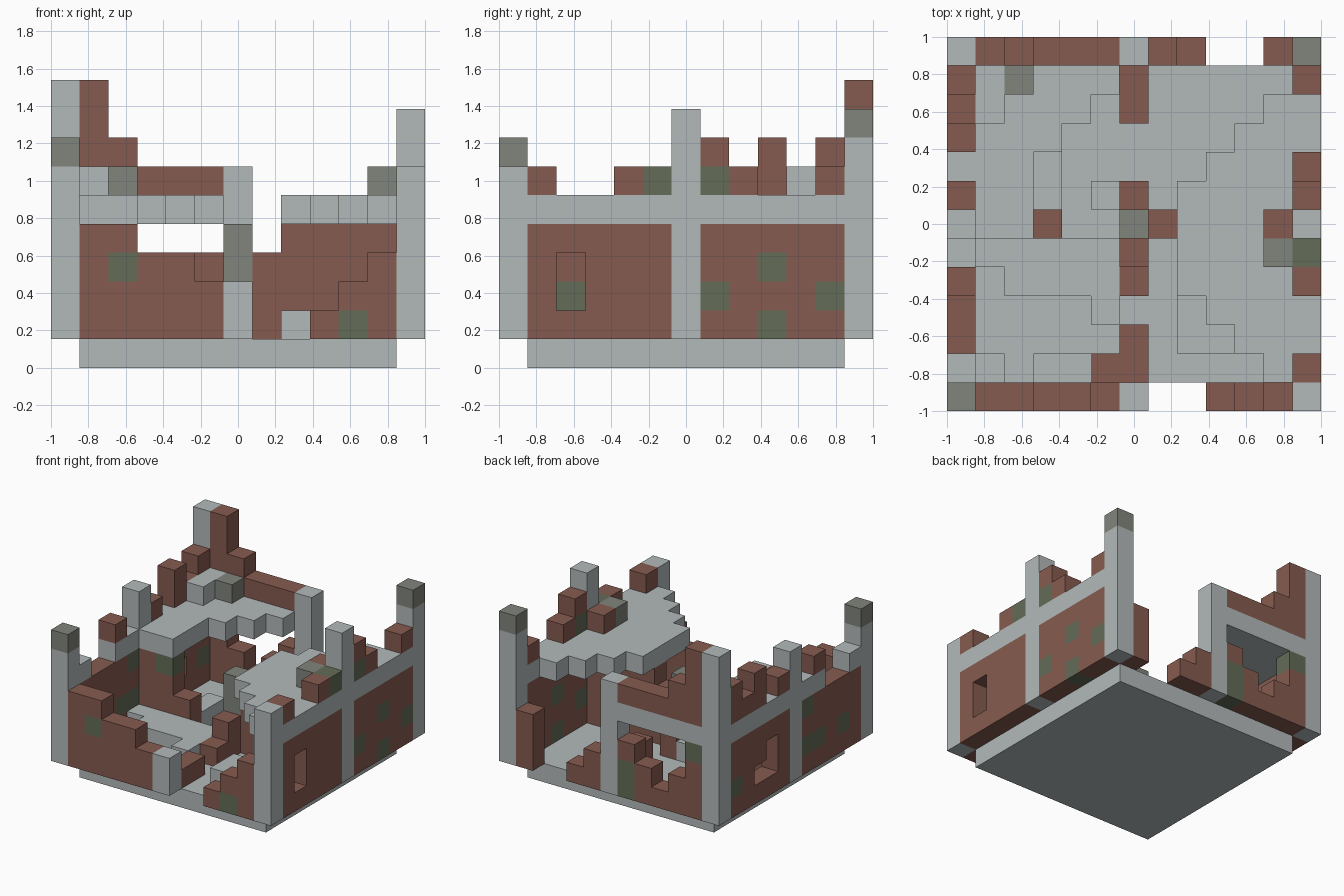
import bpy
import bmesh
from mathutils import Vector

N = 13                      # blocks along each side
S = 2 / N                   # block size
EDGE, MID = N - 1, N // 2

old = bpy.data.objects.get("Cube")
if old:
    bpy.data.objects.remove(old)


def material(name, color):
    mat = bpy.data.materials.new(name)
    mat.use_nodes = True
    mat.diffuse_color = (*color, 1)
    bsdf = next(n for n in mat.node_tree.nodes if n.type == "BSDF_PRINCIPLED")
    bsdf.inputs["Base Color"].default_value = (*color, 1)
    bsdf.inputs["Roughness"].default_value = 0.9
    return mat


STONE, BRICK, DARK, MOSS = range(4)
MATS = [material("pale stone", (0.45, 0.49, 0.49)),
        material("red brick", (0.24, 0.105, 0.08)),
        material("weathered stone", (0.22, 0.23, 0.2)),
        material("mossy brick", (0.125, 0.15, 0.095))]

grid = {}                   # (x, y, z) -> (part, colour)


def fill(part, color, xs, ys, zs):
    for x in xs:
        for y in ys:
            for z in zs:
                grid[x, y, z] = (part, color)


def one(i):
    return range(i, i + 1)


def column(part, color, x, y, top, bottom=1):
    fill(part, color, one(x), one(y), range(bottom, top + 1))


def wall(part, spot, heights, start=1):
    """Brick columns with a stone course at layer five."""
    for i, top in enumerate(heights, start):
        x, y = spot(i)
        column(part, BRICK, x, y, top)
        if top >= 5:
            column(part, STONE, x, y, 5, 5)


def recolor(color, *cells):
    for c in cells:
        grid[c] = (grid[c][0], color)


# Ground slab
fill("ground_slab", STONE, range(1, EDGE), range(1, EDGE), one(0))

# Upper floors with stepped broken edges
for x, first in zip(range(1, MID), (6, 6, 9, 10, 11)):
    fill("upper_floor_back", STONE, one(x), range(first, EDGE), one(5))
for step, x in enumerate(range(8, EDGE)):
    fill("upper_floor_side", STONE, one(x), range(4 - step, 8 + step), one(5))

# Outer walls, broken to different heights
wall("front_wall", lambda i: (i, 0), (4, 4, 3, 3, 2))
wall("front_wall", lambda i: (i, 0), (1, 2, 3), 9)
wall("back_wall", lambda i: (i, EDGE), (9, 7, 6, 6, 6))
wall("back_wall", lambda i: (i, EDGE), (2, 1, 0, 0, 3), 7)
wall("left_wall", lambda i: (EDGE, i), (6, 5, 5, 6, 6))
wall("left_wall", lambda i: (EDGE, i), (7, 6, 5, 5, 6), 7)
wall("right_wall", lambda i: (0, i), (5, 4, 4, 6, 5))
wall("right_wall", lambda i: (0, i), (6, 5, 7, 6, 7), 7)

# Inner walls
for x, top in ((1, 4), (2, 4), (3, 2), (7, 3), (8, 4), (9, 4), (10, 4), (11, 4)):
    column("cross_wall", BRICK, x, MID, top)
for y, top in ((1, 1), (2, 1), (4, 1), (5, 2), (7, 2), (10, 2), (11, 2)):
    column("dividing_wall", BRICK, MID, y, top)
column("dividing_wall", BRICK, MID - 1, 1, 1)

# Window openings
for cell in [(EDGE, 2, 2), (EDGE, 2, 3), (0, 8, 2), (0, 8, 3), (0, 9, 2),
             (2, EDGE, 4), (2, EDGE, 3), (3, EDGE, 4), (3, EDGE, 3), (3, EDGE, 2),
             (4, EDGE, 4), (4, EDGE, 3), (5, EDGE, 4)]:
    grid.pop(cell, None)

# Stone pillars
for x, y, top in ((0, 0, 7), (MID, 0, 2), (EDGE, 0, 6), (0, MID, 7), (MID, MID, 4),
                  (EDGE, MID, 8), (0, EDGE, 9), (MID, EDGE, 6), (EDGE, EDGE, 8)):
    column("pillars", STONE, x, y, top)
recolor(DARK, (0, 0, 7), (EDGE, EDGE, 8), (MID, MID, 3), (MID, MID, 4))

# Loose blocks on the upper floors
for x, y, color in ((1, 10, STONE), (1, 11, STONE), (2, 11, DARK), (11, 5, DARK), (11, MID, BRICK)):
    column("upper_rubble", color, x, y, 6, 6)

# Rubble on the ground floor
for x, y in ((1, 1), (3, 1), (4, 1), (8, 2), (8, 3), (9, 2), (3, 7), (3, 8), (5, 7)):
    column("ground_rubble", STONE, x, y, 1)
for x, first in zip(range(1, MID), (5, 4, 4, 4, 3)):
    fill("ground_rubble", STONE, one(x), range(first, MID), one(1))

# Moss patches
recolor(MOSS, (2, 0, 3), (10, 0, 1), (EDGE, 7, 2), (EDGE, 9, 1), (EDGE, 9, 3),
        (EDGE, 11, 2), (EDGE, 5, 6), (EDGE, 7, 6), (5, EDGE, 1), (5, EDGE, 2),
        (1, EDGE, 4), (0, 11, 2), (0, 5, 2), (0, 4, 2), (0, 2, 2), (0, 5, 4), (2, MID, 4))


def build(part):
    """Mesh the exposed faces of one part's blocks."""
    bm = bmesh.new()
    for cell, (owner, color) in grid.items():
        if owner != part:
            continue
        centre = Vector(cell) + Vector((0.5, 0.5, 0.5)) - Vector((N / 2, N / 2, 0))
        for axis in range(3):
            for sign in (-1, 1):
                n = Vector((0, 0, 0))
                n[axis] = sign
                if tuple(int(a + b) for a, b in zip(cell, n)) in grid:
                    continue
                u = Vector((0, 0, 0))
                u[(axis + 1) % 3] = 0.5
                v = n.cross(u)
                mid = centre + n * 0.5
                corners = (mid - u - v, mid + u - v, mid + u + v, mid - u + v)
                face = bm.faces.new([bm.verts.new(c * S) for c in corners])
                face.material_index = color
    bmesh.ops.remove_doubles(bm, verts=bm.verts, dist=S / 100)
    bmesh.ops.dissolve_limit(bm, angle_limit=0.01, verts=bm.verts, edges=bm.edges,
                             delimit={"MATERIAL"})
    mesh = bpy.data.meshes.new(part)
    bm.to_mesh(mesh)
    bm.free()
    for mat in MATS:
        mesh.materials.append(mat)
    bpy.context.collection.objects.link(bpy.data.objects.new(part, mesh))


for part in sorted({owner for owner, _ in grid.values()}):
    build(part)
